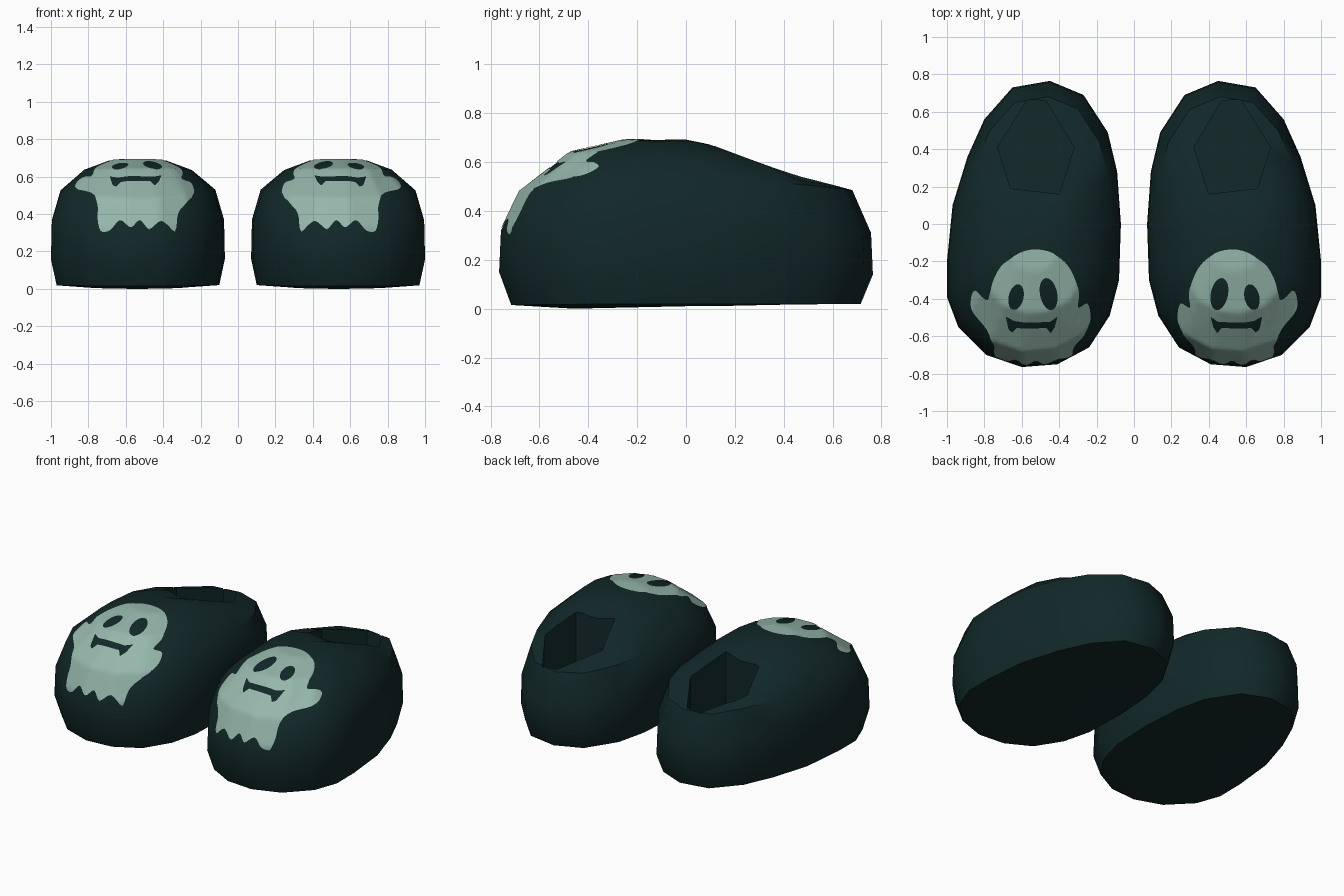
import bpy, bmesh, math
from math import sin, cos, pi
from mathutils import Vector, Matrix
from mathutils.bvhtree import BVHTree
from mathutils.geometry import delaunay_2d_cdt

cube = bpy.data.objects.get("Cube")
if cube:
    bpy.data.objects.remove(cube, do_unlink=True)


def material(name, rgb):
    m = bpy.data.materials.new(name)
    m.use_nodes = True
    m.diffuse_color = (*rgb, 1)
    m.node_tree.nodes["Principled BSDF"].inputs["Base Color"].default_value = (*rgb, 1)
    return m


dark = material("dark teal fabric", (0.006, 0.021, 0.022))
pale = material("pale mint print", (0.30, 0.47, 0.405))


def make_object(name, bm, mat):
    mesh = bpy.data.meshes.new(name)
    bm.to_mesh(mesh)
    bm.free()
    mesh.materials.append(mat)
    ob = bpy.data.objects.new(name, mesh)
    bpy.context.collection.objects.link(ob)
    return ob


def smooth(ob, angle):
    bpy.ops.object.select_all(action='DESELECT')
    ob.select_set(True)
    bpy.context.view_layer.objects.active = ob
    bpy.ops.object.shade_smooth_by_angle(angle=math.radians(angle))


def mirrored(ob, name):
    mesh = ob.data.copy()
    mesh.transform(Matrix.Scale(-1, 4, (1, 0, 0)))
    mesh.flip_normals()
    twin = bpy.data.objects.new(name, mesh)
    bpy.context.collection.objects.link(twin)
    return twin


# Slipper body: one footprint lofted through scaled rings
footprint = [(.45, .765), (.27, .69), (.14, .49), (.09, .28), (.07, 0), (.08, -.3),
             (.13, -.49), (.24, -.66), (.41, -.75), (.6, -.765), (.79, -.7), (.94, -.55),
             (1, -.39), (1, -.2), (.97, .1), (.89, .36), (.8, .56), (.65, .73)]
cx = .535
# scale, then height at the toe, the sides and the heel
rings = [(.6, 0, .01, .02), (.935, .015, .02, .02), (1, .15, .16, .14), (.99, .32, .37, .31),
         (.89, .48, .53, .485), (.62, .64, .635, .535), (.33, .69, .685, .595)]

bm = bmesh.new()
loops = []
for s, toe, side, heel in rings:
    loop = []
    for x, y in footprint:
        w = (y / .765) ** 2
        end = toe if y < 0 else heel
        loop.append(bm.verts.new((cx + (x - cx) * s, y * s, side + (end - side) * w)))
    loops.append(loop)
n = len(footprint)
for a, b in zip(loops, loops[1:]):
    for i in range(n):
        bm.faces.new((a[i], a[(i + 1) % n], b[(i + 1) % n], b[i]))
for loop, z in ((loops[0], .01), (loops[-1], .692)):
    pole = bm.verts.new((cx, 0, z))
    for i in range(n):
        bm.faces.new((loop[i], loop[(i + 1) % n], pole))
bmesh.ops.recalc_face_normals(bm, faces=bm.faces)
surface = BVHTree.FromBMesh(bm)
body = make_object("left_slipper", bm, dark)

# Foot opening sunk into the heel half
opening = [(.57, .665), (.47, .66), (.32, .41), (.4, .16), (.66, .19), (.73, .41)]
bm = bmesh.new()
low, high = [[bm.verts.new((x, y, z)) for x, y in opening] for z in (.26, 1)]
bm.faces.new(low)
bm.faces.new(high)
for i in range(len(opening)):
    j = (i + 1) % len(opening)
    bm.faces.new((low[i], low[j], high[j], high[i]))
bmesh.ops.recalc_face_normals(bm, faces=bm.faces)
cutter = make_object("opening_cutter", bm, dark)
cutter.hide_render = True
mod = body.modifiers.new("opening", 'BOOLEAN')
mod.operation = 'DIFFERENCE'
mod.solver = 'EXACT'
mod.object = cutter
bpy.context.view_layer.objects.active = body
bpy.ops.object.modifier_apply(modifier=mod.name)
bpy.data.objects.remove(cutter, do_unlink=True)
smooth(body, 40)
mirrored(body, "right_slipper")


# Ghost print: outlines drawn on a slanted plane, u across and v = y + z
def rounded(pts, steps=4):
    out = []
    k = len(pts)
    for i in range(k):
        a, b, c, d = (Vector(pts[(i + o) % k]) for o in (-1, 0, 1, 2))
        for t in (q / steps for q in range(steps)):
            out.append(.5 * (2 * b + (c - a) * t + (2 * a - 5 * b + 4 * c - d) * t * t
                             + (3 * b - a - 3 * c + d) * t ** 3))
    return out


def straight(pts, steps=5):
    k = len(pts)
    return [Vector(pts[i]).lerp(Vector(pts[(i + 1) % k]), q / steps)
            for i in range(k) for q in range(steps)]


def oval(u, v, ru, rv, lean, count=24):
    return [Vector((u + ru * cos(a) + lean * sin(a), v + rv * sin(a)))
            for a in (2 * pi * i / count for i in range(count))]


ghost = [(.53, .555), (.62, .53), (.7, .46), (.75, .355), (.77, .26), (.785, .195),
         (.845, .23), (.87, .15), (.86, .06), (.785, -.055), (.75, -.2), (.75, -.3),
         (.735, -.4), (.68, -.415), (.63, -.36), (.575, -.425), (.525, -.365),
         (.475, -.43), (.41, -.36), (.34, -.4), (.325, -.28), (.31, -.22), (.27, -.13),
         (.235, 0), (.25, .14), (.3, .14), (.295, .24), (.31, .33), (.355, .445), (.43, .53)]
mouth = [(.41, .11), (.45, .075), (.64, .075), (.685, .105), (.67, -.01), (.65, -.035),
         (.625, .015), (.47, .02), (.445, -.03), (.425, .02)]
outlines = [rounded(ghost), straight(mouth),
            oval(.457, .285, .046, .105, .014), oval(.63, .264, .04, .084, -.012)]


def inside(p):
    hit = False
    for loop in outlines:
        for a, b in zip(loop, loop[1:] + loop[:1]):
            if (a.y > p.y) != (b.y > p.y):
                if p.x < a.x + (b.x - a.x) * (p.y - a.y) / (b.y - a.y):
                    hit = not hit
    return hit


points, edges = [], []
for loop in outlines:
    start, k = len(points), len(loop)
    points += loop
    edges += [(start + i, start + (i + 1) % k) for i in range(k)]
step = .025
grid = [Vector((.22 + i * step, -.45 + j * step)) for i in range(28) for j in range(42)]
points += [p for p in grid if inside(p)]
flat, _, tris, *_ = delaunay_2d_cdt(points, edges, [], 0, 1e-5)

# Drape the print onto the toe
bm = bmesh.new()
toward = Vector((0, 1, -1)).normalized()
verts = []
for p in flat:
    origin = Vector((p.x, p.y / 2, p.y / 2)) - toward * 3
    spot, normal, _, _ = surface.ray_cast(origin, toward)
    verts.append(bm.verts.new(spot + normal * .004) if spot else None)
for tri in tris:
    centre = sum((flat[i] for i in tri), Vector((0, 0))) / 3
    if inside(centre) and all(verts[i] for i in tri):
        bm.faces.new([verts[i] for i in tri])
bmesh.ops.delete(bm, geom=[v for v in bm.verts if not v.link_faces], context='VERTS')
for f in bm.faces:
    f.normal_update()
    if f.normal.dot(toward) > 0:
        f.normal_flip()
print_left = make_object("left_ghost_print", bm, pale)
smooth(print_left, 60)
mirrored(print_left, "right_ghost_print")
